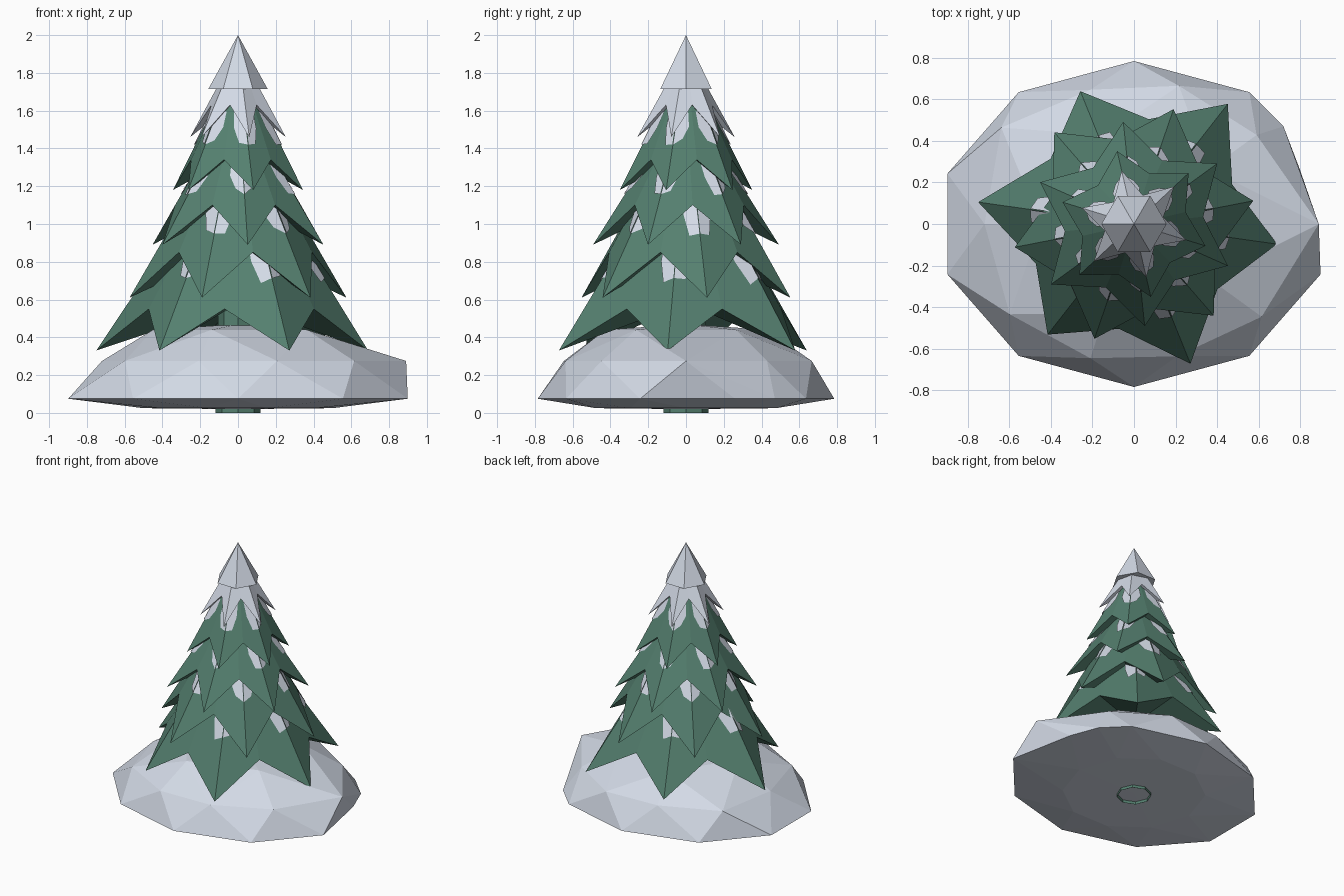
import bpy, bmesh, math, random
from mathutils import Vector

random.seed(4)
cube = bpy.data.objects.get("Cube")
if cube:
    bpy.data.objects.remove(cube)


def material(name, rgb):
    m = bpy.data.materials.new(name)
    m.use_nodes = True
    m.diffuse_color = (*rgb, 1)
    m.node_tree.nodes["Principled BSDF"].inputs["Base Color"].default_value = (*rgb, 1)
    return m


GREEN = material("pine_green", (0.09, 0.215, 0.16))
SNOW = material("snow", (0.65, 0.70, 0.79))


def finish(name, bm, mat, recalc=True):
    if recalc:
        bmesh.ops.recalc_face_normals(bm, faces=bm.faces[:])
    me = bpy.data.meshes.new(name)
    bm.to_mesh(me)
    bm.free()
    me.materials.append(mat)
    ob = bpy.data.objects.new(name, me)
    bpy.context.collection.objects.link(ob)
    return ob


def polar(r, deg, z):
    a = math.radians(deg)
    return Vector((r * math.cos(a), r * math.sin(a), z))


def star_points(start, radii, tip_z, notch_r, notch_z):
    tips = [polar(r, start + 60 * i, tip_z) for i, r in enumerate(radii)]
    notches = [polar(notch_r, start + 30 + 60 * i, notch_z) for i in range(6)]
    return tips, notches


def star_cone(name, tips, notches, apex_z, under_z, mat):
    """Six pointed skirt with ridges to the apex and a hollow underside."""
    bm = bmesh.new()
    ring = [bm.verts.new(p) for pair in zip(tips, notches) for p in pair]
    apex = bm.verts.new((0, 0, apex_z))
    under = bm.verts.new((0, 0, under_z))
    for i, v in enumerate(ring):
        w = ring[(i + 1) % len(ring)]
        bm.faces.new((v, w, apex))
        bm.faces.new((w, v, under))
    return finish(name, bm, mat)


def snow_patches(name, tips, notches, apex_z, width):
    """Ragged snow plates folded over each ridge."""
    bm = bmesh.new()
    apex = Vector((0, 0, apex_z))
    for i, tip in enumerate(tips):
        for side in (0, -1):
            up, across = apex - tip, notches[i + side] - tip
            n = up.cross(across).normalized()
            if n.dot(tip) < 0:
                n.negate()
            j = random.uniform(-0.03, 0.03)
            shape = [(0.34, 0), (0.29 + j, 0.22), (0.36, 0.32 + j), (0.5, 0.26), (0.6, 0)]
            vs = [bm.verts.new(tip + up * a + across * b * width + n * 0.006) for a, b in shape]
            f = bm.faces.new(vs)
            f.normal_update()
            if f.normal.dot(n) < 0:
                f.normal_flip()
    return finish(name, bm, SNOW, False)


# Branch tiers: start angle, tip radii, tip height, notch radius, notch height, apex, patch width
tiers = [
    ("bottom", 52, (0.734, 0.69, 0.758, 0.676, 0.726, 0.696), 0.33, 0.51, 0.55, 1.45, 1.0),
    ("lower", 11, (0.585,) * 6, 0.61, 0.415, 0.85, 1.60, 1.15),
    ("middle", 36, (0.495,) * 6, 0.89, 0.335, 1.10, 1.67, 1.15),
    ("upper", 43, (0.36,) * 6, 1.18, 0.255, 1.34, 1.88, 1.5),
]
for name, start, radii, tz, nr, nz, az, width in tiers:
    tips, notches = star_points(start, radii, tz, nr, nz)
    star_cone(name + "_branches", tips, notches, az, nz + 0.03, GREEN)
    snow_patches(name + "_snow_patches", tips, notches, az, width)

# Snow draped over the upper branches
tips, notches = star_points(43, (0.265,) * 6, 1.46, 0.145, 1.63)
star_cone("upper_snow", tips, notches, 1.93, 1.66, SNOW)

# Snowy peak
bm = bmesh.new()
ring = [bm.verts.new(polar(0.157, 60 * i, 1.715)) for i in range(6)]
top = bm.verts.new((0, 0, 2))
for i in range(6):
    bm.faces.new((ring[i], ring[(i + 1) % 6], top))
bm.faces.new(ring[::-1])
finish("snow_peak", bm, SNOW)

# Trunk: open tube
bm = bmesh.new()
bmesh.ops.create_cone(bm, cap_ends=False, segments=8, radius1=0.12, radius2=0.1, depth=0.7)
bmesh.ops.translate(bm, verts=bm.verts[:], vec=(0, 0, 0.35))
finish("trunk", bm, GREEN)

# Faceted snow mound
bm = bmesh.new()
pts = [(0.80, 0.26, 0.075), (0.72, 0.47, 0.075)]
for i in range(10):
    if i:
        rim = polar(1, 18 + 36 * i, 0.075)
        pts.append((rim.x * 0.945, rim.y * 0.785, rim.z))
    pts.append(polar(0.5, 36 * i, 0.025))
shoulder = (0.89, 0.73, 0.70, 0.68, 0.79, 0.72, 0.74, 0.68, 0.67, 0.76)
pts += [polar(r, 36 * i, 0.275) for i, r in enumerate(shoulder)]
pts += [polar(0.45, 36 + 72 * i, 0.44) for i in range(5)]
pts += [(0, 0, 0.47), (0, 0, 0.02)]
for p in pts:
    bm.verts.new(p)
bmesh.ops.convex_hull(bm, input=bm.verts[:])
loose = [v for v in bm.verts if not v.link_faces]
bmesh.ops.delete(bm, geom=loose, context="VERTS")
finish("snow_mound", bm, SNOW)
